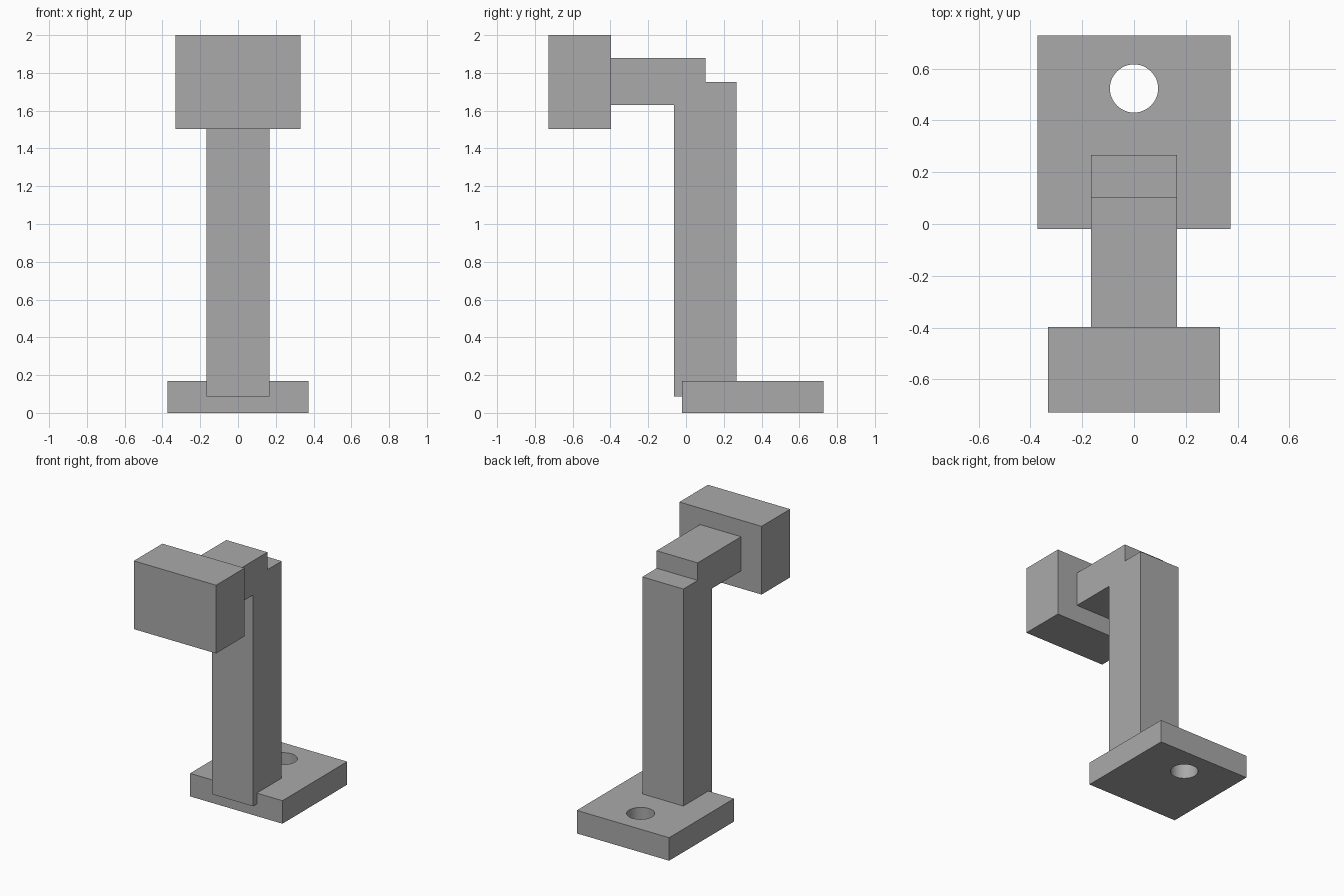
import bpy
import bmesh
from mathutils import Matrix, Vector

default = bpy.data.objects.get("Cube")
if default:
    bpy.data.objects.remove(default, do_unlink=True)

# Single plain grey
GREY = (0.40, 0.40, 0.40, 1.0)
grey = bpy.data.materials.new("plain grey")
grey.use_nodes = True
grey.diffuse_color = GREY
grey.node_tree.nodes["Principled BSDF"].inputs["Base Color"].default_value = GREY


def add_object(name, bm):
    mesh = bpy.data.meshes.new(name)
    bm.to_mesh(mesh)
    bm.free()
    mesh.materials.append(grey)
    obj = bpy.data.objects.new(name, mesh)
    bpy.context.collection.objects.link(obj)
    return obj


def block(name, half_width, y_range, z_range):
    """Box centred on x, spanning the given y and z ranges."""
    low = Vector((-half_width, y_range[0], z_range[0]))
    high = Vector((half_width, y_range[1], z_range[1]))
    bm = bmesh.new()
    bmesh.ops.create_cube(
        bm, size=1,
        matrix=Matrix.Translation((low + high) / 2) @ Matrix.Diagonal((*(high - low), 1)))
    return add_object(name, bm)


# Foot plate, upright post, forward arm and head block
base = block("base_plate", 0.373, (-0.02, 0.727), (0, 0.168))
block("post", 0.166, (-0.063, 0.267), (0.088, 1.752))
block("arm", 0.166, (-0.4, 0.102), (1.63, 1.88))
block("head", 0.332, (-0.727, -0.398), (1.502, 2))

# Round bolt hole through the foot plate
bm = bmesh.new()
bmesh.ops.create_cone(bm, cap_ends=True, segments=48, radius1=0.093, radius2=0.093,
                      depth=1, matrix=Matrix.Translation((0, 0.523, 0)))
cutter = add_object("hole_cutter", bm)
cutter.hide_render = True
hole = base.modifiers.new("bolt hole", "BOOLEAN")
hole.operation = "DIFFERENCE"
hole.solver = "EXACT"
hole.object = cutter

# Bake the hole, remove the helper and smooth only the bore
bpy.context.view_layer.objects.active = base
base.select_set(True)
bpy.ops.object.modifier_apply(modifier=hole.name)
bpy.data.objects.remove(cutter, do_unlink=True)
bpy.ops.object.shade_smooth_by_angle()
